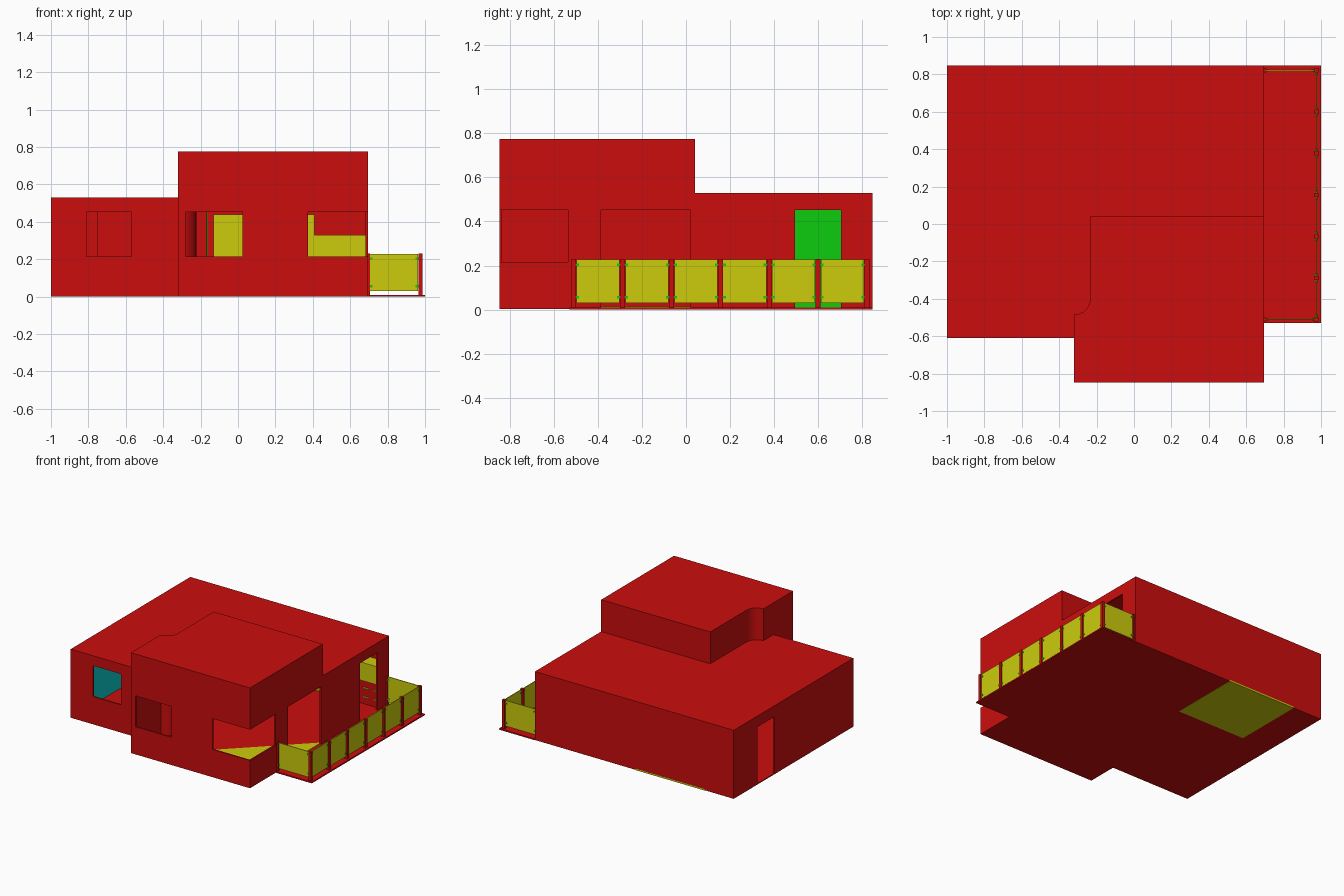
import bpy, bmesh, math

cube = bpy.data.objects.get("Cube")
if cube:
    bpy.data.objects.remove(cube, do_unlink=True)


def material(name, colour):
    m = bpy.data.materials.new(name)
    m.use_nodes = True
    m.diffuse_color = (*colour, 1)
    m.node_tree.nodes["Principled BSDF"].inputs["Base Color"].default_value = (*colour, 1)
    return m


HI, LO = 0.604, 0.004
RED = material("red", (HI, LO, LO))
YELLOW = material("yellow", (HI, HI, LO))
GREEN = material("green", (LO, HI, LO))
TEAL = material("teal", (LO, HI, HI))


def prism(name, outline, z0, z1, mat):
    """Extrude a flat outline from z0 to z1."""
    bm = bmesh.new()
    face = bm.faces.new([bm.verts.new((x, y, z0)) for x, y in outline])
    top = bmesh.ops.extrude_face_region(bm, geom=[face])["geom"]
    bmesh.ops.translate(bm, vec=(0, 0, z1 - z0),
                        verts=[v for v in top if isinstance(v, bmesh.types.BMVert)])
    bmesh.ops.recalc_face_normals(bm, faces=bm.faces)
    mesh = bpy.data.meshes.new(name)
    bm.to_mesh(mesh)
    bm.free()
    mesh.materials.append(mat)
    ob = bpy.data.objects.new(name, mesh)
    bpy.context.collection.objects.link(ob)
    return ob


def box(name, x0, x1, y0, y1, z0, z1, mat=RED):
    return prism(name, [(x0, y0), (x1, y0), (x1, y1), (x0, y1)], z0, z1, mat)


def wall(name, axis, c0, c1, a, b, top, openings=()):
    """Wall along an axis, split into piers, sills and headers round its openings."""
    def piece(part, s, e, z0, z1):
        if e - s > 0.001 and z1 - z0 > 0.001:
            span = (s, e, c0, c1) if axis == "x" else (c0, c1, s, e)
            box(f"{name}_{part}", *span, z0, z1)
    start = a
    for s, e, z0, z1 in openings:
        piece("pier", start, s, BASE, top)
        piece("sill", s, e, BASE, z0)
        piece("header", s, e, z1, top)
        start = e
    piece("pier", start, b, BASE, top)


# Main dimensions
L, R, F, B = -1.0, 0.695, -0.847, 0.847
WING_F, TALL_L, TALL_B = -0.61, -0.32, 0.04
LOW, HIGH, T, BASE = 0.53, 0.775, 0.012, 0.002
SILL, HEAD = 0.215, 0.453

# Curved inner corner of the tall room, then its straight side
r = 0.085
cove = [(TALL_L + r * math.sin(t), -0.4 - r * math.cos(t))
        for t in [math.pi / 2 * i / 8 for i in range(9)]]
cove_line = cove + [(TALL_L + r, TALL_B)]

# Floors
prism("house_floor", [(L, WING_F), (TALL_L, WING_F), (TALL_L, F), (R, F), (R, B), (L, B)],
      BASE, 0.01, RED)
box("terrace_floor", R, 1.0, -0.53, B, 0, 0.01)
box("bathroom_floor", -0.75, -0.165, 0.295, B + 0.001, 0, 0.012, YELLOW)
prism("living_room_floor", [(-0.22, F + T), (R - T, F + T), (R - T, TALL_B)],
      0.01, 0.013, YELLOW)

# Roofs
prism("low_roof", [(L, WING_F), (TALL_L, WING_F)] + cove_line
      + [(R, TALL_B), (R, B), (L, B)], LOW - T, LOW, RED)
prism("high_roof", [(TALL_L, F), (R, F), (R, TALL_B)] + cove_line[::-1],
      HIGH - T, HIGH, RED)

# Outer walls
wall("wing_front_wall", "x", WING_F, WING_F + T, L, TALL_L, LOW,
     [(-0.81, -0.57, SILL, HEAD)])
wall("tall_front_wall", "x", F, F + T, TALL_L, R, HIGH,
     [(-0.28, 0.025, SILL, HEAD), (0.375, R, SILL, HEAD)])
wall("tall_side_wall", "y", R - T, R, F, TALL_B, HIGH,
     [(F, -0.535, SILL, HEAD), (-0.385, 0.02, 0.01, HEAD)])
wall("low_side_wall", "y", R - T, R, TALL_B, B, LOW, [(0.495, 0.705, 0.01, HEAD)])
wall("back_wall", "x", B - T, B, L, R, LOW)
wall("entrance_wall", "y", L, L + T, WING_F, B, LOW, [(0.35, 0.56, 0.01, 0.445)])
wall("tall_far_wall", "y", TALL_L, TALL_L + T, F, cove[0][1], HIGH)
box("high_back_wall", TALL_L + r, R, TALL_B - T, TALL_B, LOW - T, HIGH)

# Curved partition, offset inwards to give it thickness
inner = [(TALL_L + (r + T) * math.sin(t), -0.4 - (r + T) * math.cos(t))
         for t in [math.pi / 2 * i / 8 for i in range(9)]]
prism("curved_wall", cove_line + [(TALL_L + r + T, TALL_B)] + inner[::-1], BASE, HIGH, RED)

# Bathroom walls, door and coloured bedroom wall
box("bathroom_front_wall", -0.75, -0.165, 0.295, 0.295 + T, 0.01, LOW - T)
for name, x in (("bathroom_left_wall", -0.75), ("bathroom_right_wall", -0.165 - T)):
    box(name, x, x + T, 0.295, B - T, 0.01, LOW - T)
box("bathroom_door", -0.165, -0.16, 0.48, 0.715, 0.012, HEAD, GREEN)
box("bedroom_wall_panel", L + T, L + T + 0.004, WING_F + T, 0.3, 0.01, LOW - T, TEAL)

# Kitchen along the back wall
box("tall_cupboard", -0.13, 0.41, 0.73, B - T, 0.01, 0.44, YELLOW)
box("drawer_unit", 0.41, R - T, 0.74, B - T, 0.01, 0.19)
box("worktop_unit", 0.41, R - T, 0.73, B - T, 0.19, 0.33, YELLOW)
for i in range(3):
    for j in range(2):
        x, z = 0.46 + 0.09 * i, 0.06 + 0.07 * j
        box("drawer_handle", x, x + 0.05, 0.73, 0.74, z, z + 0.008, YELLOW)


# Terrace railing
def rail_panel(axis, c, a, b):
    def bar(name, s, e, half, z0, z1, mat):
        span = (s, e, c - half, c + half) if axis == "x" else (c - half, c + half, s, e)
        box(name, *span, z0, z1, mat)
    bar("rail_panel", a, b, 0.003, 0.03, 0.228, YELLOW)
    for s in (a - 0.002, b - 0.012):
        for z in (0.05, 0.198):
            bar("panel_clip", s, s + 0.014, 0.006, z, z + 0.012, GREEN)


RAIL_X, FIRST, STEP, HALF = 0.975, -0.51, 0.222, 0.011
posts = [FIRST + STEP * i for i in range(7)]
for y in posts:
    box("rail_post", RAIL_X - HALF, RAIL_X + HALF, y - HALF, y + HALF, 0.01, 0.23)
for y0, y1 in zip(posts, posts[1:]):
    rail_panel("y", RAIL_X, y0 + HALF + 0.002, y1 - HALF - 0.002)
for y in (posts[0], posts[-1]):
    box("wall_post", R, R + 0.01, y - HALF, y + HALF, 0.01, 0.23)
    rail_panel("x", y, R + 0.012, RAIL_X - HALF - 0.002)
